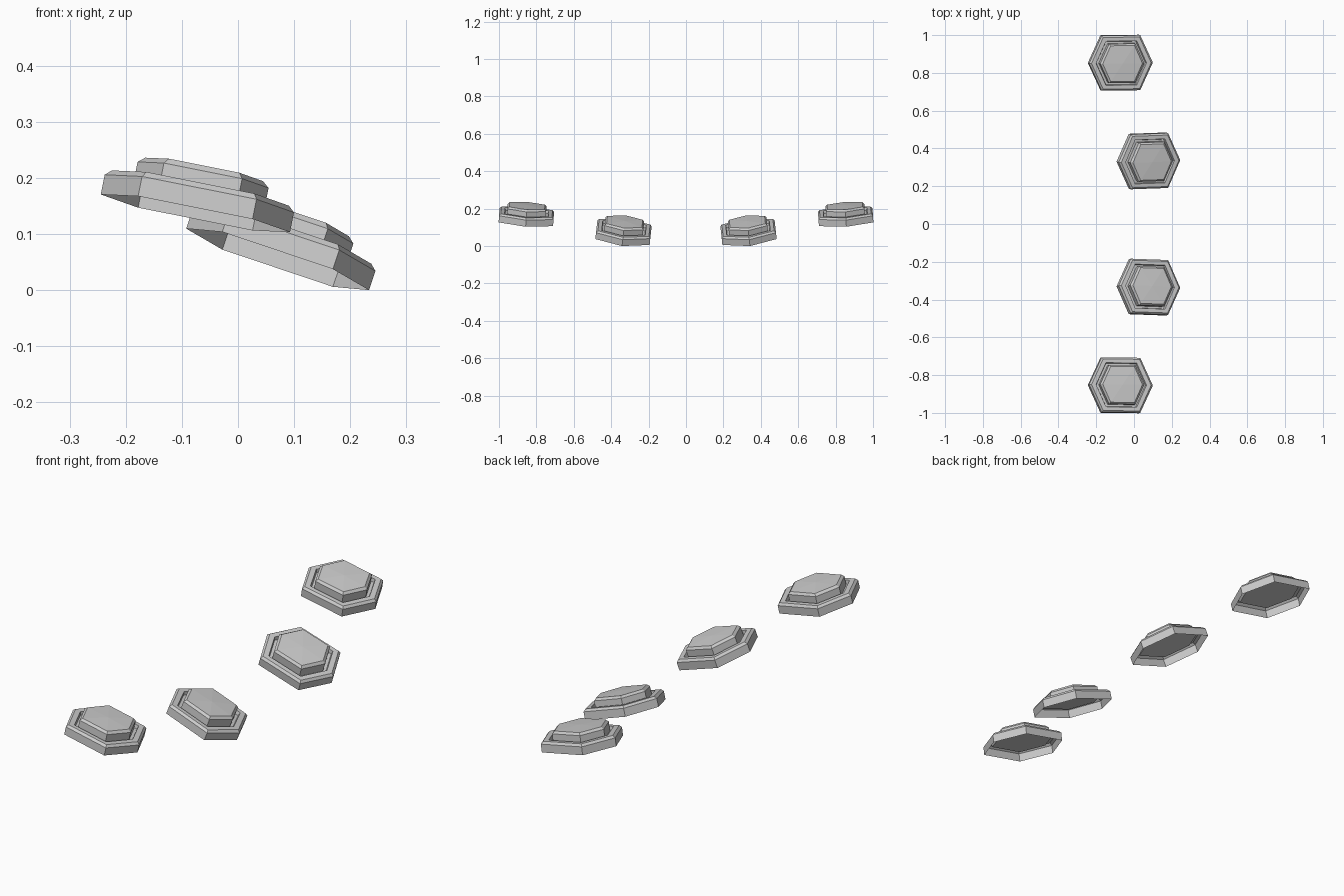
import bpy, bmesh, math
from mathutils import Matrix, Vector

if "Cube" in bpy.data.objects:
    bpy.data.objects.remove(bpy.data.objects["Cube"])

grey = bpy.data.materials.new("light_grey")
grey.diffuse_color = (0.6, 0.6, 0.6, 1)
grey.use_nodes = True
grey.node_tree.nodes["Principled BSDF"].inputs["Base Color"].default_value = grey.diffuse_color


def hexagon(length, edge, width, z):
    """Elongated hexagon from half length, half flat edge and half width."""
    return [(length, 0, z), (edge, width, z), (-edge, width, z),
            (-length, 0, z), (-edge, -width, z), (edge, -width, z)]


def hex_stack(name, rings, apex, matrix):
    """Skin a stack of hexagons and close the last one to a centre point."""
    bm = bmesh.new()
    loops = [[bm.verts.new(p) for p in hexagon(*r)] for r in rings]
    for a, b in zip(loops, loops[1:]):
        for i in range(6):
            j = (i + 1) % 6
            bm.faces.new((a[i], a[j], b[j], b[i]))
    if apex is None:
        bm.faces.new(loops[-1])
    else:
        tip = bm.verts.new((0, 0, apex))
        for i in range(6):
            bm.faces.new((loops[-1][i], loops[-1][(i + 1) % 6], tip))
    mesh = bpy.data.meshes.new(name)
    bm.to_mesh(mesh)
    bm.free()
    mesh.materials.append(grey)
    obj = bpy.data.objects.new(name, mesh)
    obj.matrix_world = matrix
    bpy.context.collection.objects.link(obj)


# half length, half edge, half width, height
BASE = [(0.172, 0.104, 0.146, 0.0), (0.172, 0.104, 0.146, 0.036),
        (0.161, 0.098, 0.137, 0.046), (0.136, 0.083, 0.117, 0.046),
        (0.132, 0.080, 0.114, 0.030)]
CAP = [(0.119, 0.071, 0.104, 0.030), (0.119, 0.071, 0.104, 0.070),
       (0.107, 0.064, 0.095, 0.080)]

# centre x, distance from middle, height, sideways tilt, inward lean
PLACES = {"upper": (-0.076, 0.855, 0.137, 11.3, 4.0),
          "lower": (0.0705, 0.336, 0.055, 18.7, 6.2)}

for level, (x, y, z, tilt, lean) in PLACES.items():
    for side, s in (("front", -1), ("back", 1)):
        m = (Matrix.Translation(Vector((x, s * y, z)))
             @ Matrix.Rotation(math.radians(s * lean), 4, 'X')
             @ Matrix.Rotation(math.radians(tilt), 4, 'Y'))
        # hollow rim with a grooved floor
        hex_stack(f"{side}_{level}_base", BASE, None, m)
        # raised bevelled plate
        hex_stack(f"{side}_{level}_cap", CAP, 0.084, m)
